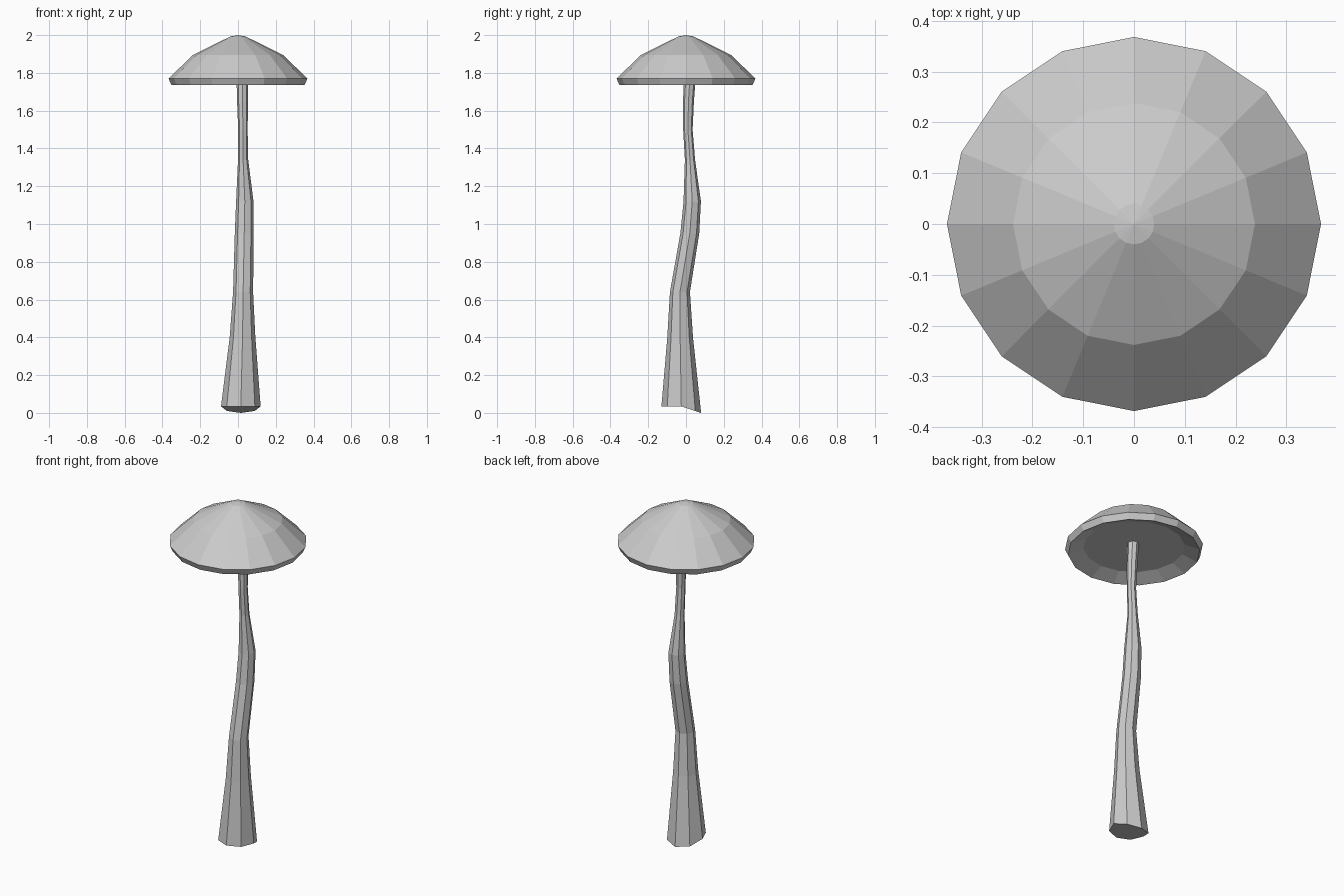
import bpy
import bmesh
from math import cos, sin, tau

cube = bpy.data.objects.get("Cube")
if cube:
    bpy.data.objects.remove(cube, do_unlink=True)

grey = bpy.data.materials.new("pale_grey")
grey.use_nodes = True
colour = (0.6, 0.6, 0.6, 1)
grey.diffuse_color = colour
grey.node_tree.nodes["Principled BSDF"].inputs["Base Color"].default_value = colour


def loft(name, rings, sides, base_z=None):
    """Join rings of (z, centre x, centre y, radius) into a closed flat-faced solid."""
    bm = bmesh.new()
    loops = []
    for i, (z, cx, cy, r) in enumerate(rings):
        loop = []
        for k in range(sides):
            a = tau * k / sides
            x, y = cx + r * cos(a), cy + r * sin(a)
            loop.append(bm.verts.new((x, y, base_z(y) if base_z and i == 0 else z)))
        loops.append(loop)
    for low, high in zip(loops, loops[1:]):
        for k in range(sides):
            n = (k + 1) % sides
            bm.faces.new((low[k], low[n], high[n], high[k]))
    bm.faces.new(loops[0][::-1])
    # Close the top with a fan to a central point
    z, cx, cy, r = rings[-1]
    tip = bm.verts.new((cx, cy, z + r * 0.17))
    for k in range(sides):
        bm.faces.new((loops[-1][k], loops[-1][(k + 1) % sides], tip))
    bmesh.ops.recalc_face_normals(bm, faces=bm.faces)
    mesh = bpy.data.meshes.new(name)
    bm.to_mesh(mesh)
    bm.free()
    mesh.materials.append(grey)
    obj = bpy.data.objects.new(name, mesh)
    bpy.context.collection.objects.link(obj)
    return obj


# Cap: recessed underside, bevelled rim, two-step dome
cap_profile = [(0.27, 1.77), (0.352, 1.735), (0.368, 1.77), (0.238, 1.895), (0.04, 1.993)]
loft("cap", [(z, 0, 0, r) for r, z in cap_profile], 16)

# Stem: tapering, crooked, with a base cut at a slant toward the back
stem_rings = [
    (0.03, 0.015, -0.025, 0.105),
    (0.40, 0.024, -0.031, 0.068),
    (0.64, 0.027, -0.032, 0.053),
    (0.95, 0.033, 0.020, 0.050),
    (1.12, 0.036, 0.033, 0.046),
    (1.34, 0.027, 0.021, 0.027),
    (1.50, 0.026, 0.010, 0.025),
    (1.65, 0.024, 0.013, 0.029),
    (1.78, 0.023, 0.021, 0.031),
]
loft("stem", stem_rings, 8, base_z=lambda y: 0.035 - max(0, y + 0.025) * 0.333)
